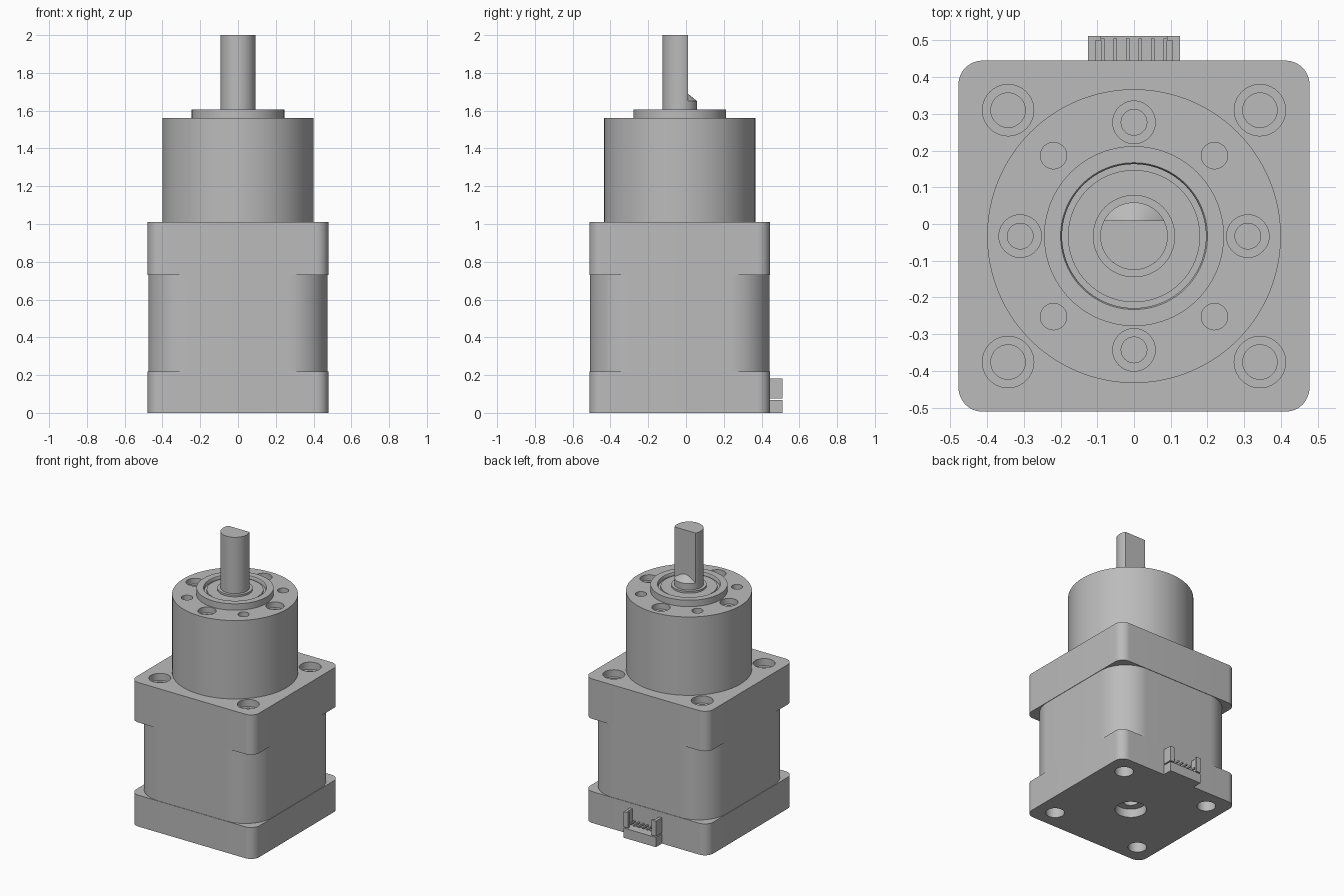
import bpy, math

if "Cube" in bpy.data.objects:
    bpy.data.objects.remove(bpy.data.objects["Cube"])

AXIS_Y = -0.033
GREY = 0.5
metal = bpy.data.materials.new("plain grey")
metal.use_nodes = True
metal.diffuse_color = (GREY, GREY, GREY, 1)
metal.node_tree.nodes["Principled BSDF"].inputs["Base Color"].default_value = (GREY, GREY, GREY, 1)


def mesh_object(name, verts, faces):
    mesh = bpy.data.meshes.new(name)
    mesh.from_pydata(verts, [], faces)
    mesh.materials.append(metal)
    obj = bpy.data.objects.new(name, mesh)
    bpy.context.collection.objects.link(obj)
    return obj


def prism(name, outline, z0, z1):
    n = len(outline)
    verts = [(x, y, z) for z in (z0, z1) for x, y in outline]
    faces = [tuple(reversed(range(n))), tuple(range(n, 2 * n))]
    faces += [(i, (i + 1) % n, n + (i + 1) % n, n + i) for i in range(n)]
    return mesh_object(name, verts, faces)


def box(name, x0, x1, y0, y1, z0, z1):
    return prism(name, [(x0, y0), (x1, y0), (x1, y1), (x0, y1)], z0, z1)


def rounded_block(name, half, radius, z0, z1, steps=12):
    outline = []
    for k, (sx, sy) in enumerate([(1, 1), (-1, 1), (-1, -1), (1, -1)]):
        for i in range(steps + 1):
            a = math.pi / 2 * (k + i / steps)
            outline.append((sx * (half - radius) + radius * math.cos(a),
                            AXIS_Y + sy * (half - radius) + radius * math.sin(a)))
    return prism(name, outline, z0, z1)


def lathe(name, profile, x=0.0, y=0.0, n=96):
    """Solid of revolution; profile runs from the bottom up as (radius, z)."""
    verts = [(x + r * math.cos(2 * math.pi * i / n), AXIS_Y + y + r * math.sin(2 * math.pi * i / n), z)
             for r, z in profile for i in range(n)]
    faces = [tuple(reversed(range(n))), tuple(range(len(verts) - n, len(verts)))]
    for k in range(len(profile) - 1):
        a, b = k * n, (k + 1) * n
        faces += [(a + i, a + (i + 1) % n, b + (i + 1) % n, b + i) for i in range(n)]
    return mesh_object(name, verts, faces)


def stepped_hole(x, y, top, wide, depth, narrow, total):
    return lathe("hole_cutter", [(narrow, top - total), (narrow, top - depth),
                                 (wide, top - depth), (wide, top + 0.05)], x, y, 40)


def cut(obj, cutters):
    for cutter in cutters:
        mod = obj.modifiers.new("hole", 'BOOLEAN')
        mod.operation = 'DIFFERENCE'
        mod.solver = 'EXACT'
        mod.object = cutter
        bpy.context.view_layer.objects.active = obj
        bpy.ops.object.modifier_apply(modifier=mod.name)
        bpy.data.objects.remove(cutter)


corners = [(sx * 0.343, sy * 0.343) for sx in (-1, 1) for sy in (-1, 1)]

# Motor: rear cap, stator with deeply rounded corners, front flange
rear_cap = rounded_block("rear_cap", 0.478, 0.065, 0, 0.22)
rear_holes = [lathe("hole_cutter", [(0.06, -0.05), (0.06, 0.1)], x, y, 40) for x, y in corners]
rear_holes.append(lathe("hole_cutter", [(0.1, -0.05), (0.1, 0.06), (0.05, 0.06), (0.05, 0.16)]))
cut(rear_cap, rear_holes)
rounded_block("stator", 0.475, 0.21, 0.22, 0.73, 24)
rounded_block("front_cap", 0.478, 0.065, 0.73, 0.93)
flange = rounded_block("mounting_flange", 0.478, 0.065, 0.93, 1.01)
cut(flange, [stepped_hole(x, y, 1.01, 0.07, 0.05, 0.047, 0.1) for x, y in corners])

# Gearbox housing with its ring of screw holes
lathe("gearbox_body", [(0.4, 1.01), (0.4, 1.385)], n=128)
gear_head = lathe("gearbox_head", [(0.4, 1.385), (0.4, 1.56)], n=128)
holes = []
for k in range(8):
    a = k * math.pi / 4
    x, y = 0.31 * math.cos(a), 0.31 * math.sin(a)
    if k % 2:
        holes.append(lathe("hole_cutter", [(0.036, 1.44), (0.036, 1.6)], x, y, 40))
    else:
        holes.append(stepped_hole(x, y, 1.56, 0.058, 0.04, 0.035, 0.14))
cut(gear_head, holes)

# Boss ring around the bearing
lathe("boss_and_bearing", [(0.245, 1.56), (0.245, 1.605), (0.2, 1.605), (0.196, 1.598),
                           (0.196, 1.58), (0.18, 1.58), (0.18, 1.592), (0.112, 1.592)])

# Output shaft: shoulder, tapered run-out, then a D section with a flat at the back
lathe("shaft_base", [(0.112, 1.58), (0.112, 1.605), (0.092, 1.605), (0.092, 1.65), (0.02, 1.709)])
start = math.asin(0.043 / 0.092)
sweep = math.pi + 2 * start
d_outline = []
for i in range(65):
    a = math.pi - start + sweep * i / 64
    d_outline.append((0.092 * math.cos(a), AXIS_Y + 0.092 * math.sin(a)))
prism("output_shaft", d_outline, 1.65, 2.0)

# Cable socket on the back: base, side walls with inward lips, row of pins
BACK = 0.445
box("socket_base", -0.125, 0.125, BACK - 0.01, 0.512, 0, 0.068)
for side, s in (("right", -1), ("left", 1)):
    x0, x1 = sorted((s * 0.105, s * 0.125))
    box(side + "_socket_wall", x0, x1, BACK - 0.01, 0.512, 0.076, 0.183)
    x0, x1 = sorted((s * 0.09, s * 0.105))
    box(side + "_socket_lip", x0, x1, 0.5, 0.512, 0.076, 0.183)
for i in range(6):
    x = (i - 2.5) * 0.034
    box("socket_pin", x - 0.005, x + 0.005, BACK - 0.01, 0.505, 0.095, 0.105)

# Smooth the curved walls, keep the edges sharp
bpy.ops.object.select_all(action='DESELECT')
for obj in bpy.context.collection.objects:
    if obj.type == 'MESH':
        obj.select_set(True)
        bpy.context.view_layer.objects.active = obj
bpy.ops.object.shade_smooth_by_angle(angle=math.radians(30))
